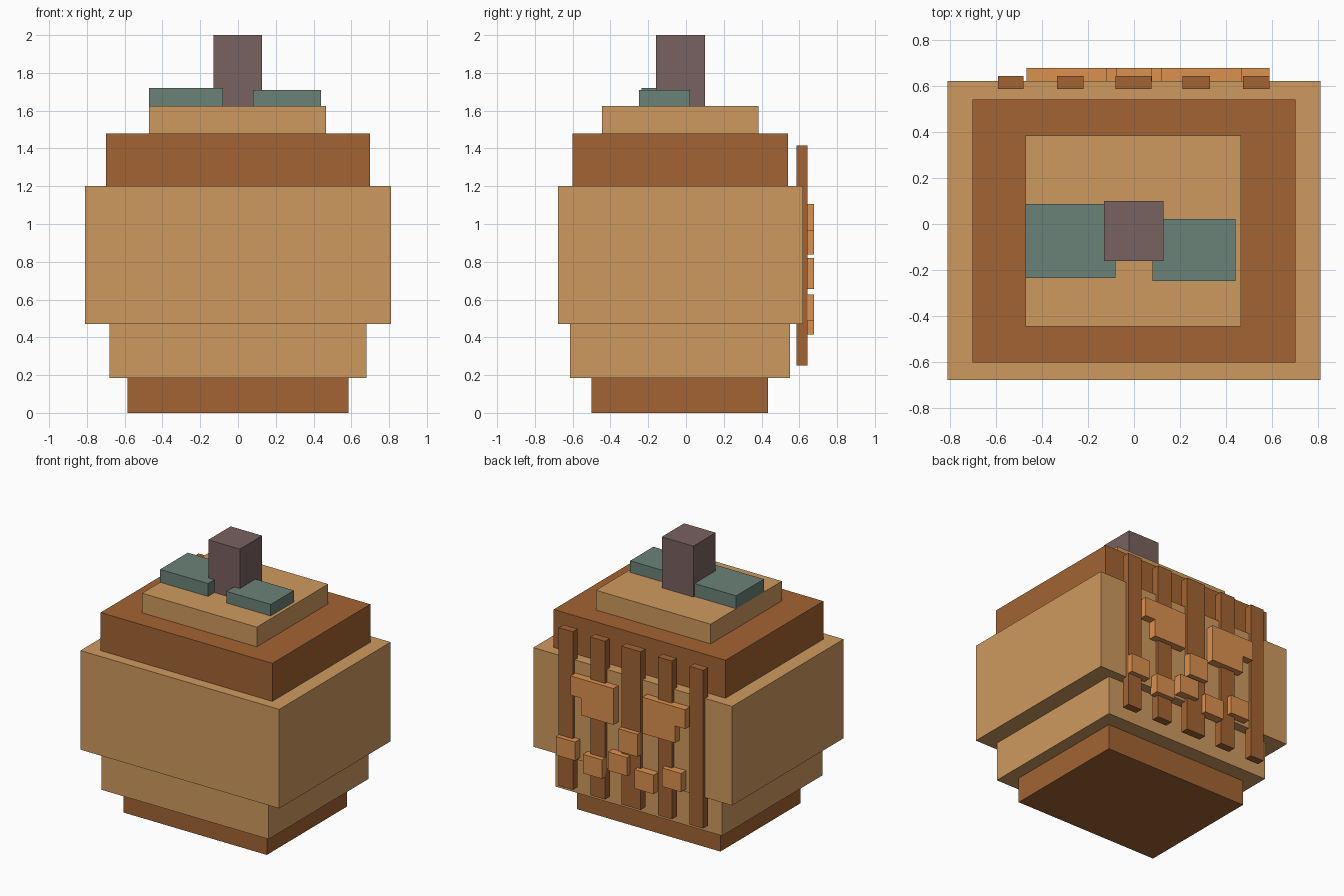
import bpy

if "Cube" in bpy.data.objects:
    bpy.data.objects.remove(bpy.data.objects["Cube"])


def material(name, rgb):
    # sRGB bytes to linear colour
    m = bpy.data.materials.new(name)
    m.diffuse_color = [(c / 255 / 1.0 + 0.055) ** 2.4 / 1.055 ** 2.4 for c in rgb] + [1]
    m.use_nodes = True
    m.node_tree.nodes["Principled BSDF"].inputs["Base Color"].default_value = m.diffuse_color
    return m


TAN = material("tan", (207, 154, 95))
BROWN = material("brown", (163, 100, 51))
ORANGE = material("orange", (221, 145, 79))
GREEN = material("leaf_green", (107, 130, 119))
STEM = material("stem_brown", (121, 98, 96))


def box(name, x, y, z, mat):
    """Axis-aligned box from (min, max) pairs."""
    bpy.ops.mesh.primitive_cube_add(size=1, location=[(a + b) / 2 for a, b in (x, y, z)])
    o = bpy.context.object
    o.name = name
    for v in o.data.vertices:
        v.co = [c * (b - a) for c, (a, b) in zip(v.co, (x, y, z))]
    o.data.materials.append(mat)
    return o


# Stacked pumpkin body
box("body_base", (-.585, .585), (-.50, .435), (0, .185), BROWN)
box("body_lower", (-.68, .68), (-.615, .55), (.185, .47), TAN)
box("body_middle", (-.81, .81), (-.677, .62), (.47, 1.2), TAN)
box("body_upper", (-.70, .70), (-.60, .54), (1.2, 1.48), BROWN)
box("body_cap", (-.47, .465), (-.445, .385), (1.48, 1.625), TAN)

# Stem and leaves
box("stem", (-.13, .127), (-.16, .10), (1.625, 2.0), STEM)
box("leaf_left", (-.47, -.08), (-.235, .087), (1.625, 1.72), GREEN)
box("leaf_right", (.08, .44), (-.248, .022), (1.625, 1.71), GREEN)

# Vertical ribs on the back
for i, x in enumerate([(-.59, -.48), (-.335, -.22), (-.08, .076), (.21, .33), (.473, .588)]):
    box(f"rib_{i + 1}", x, (.585, .642), (.25, 1.415), BROWN)

# Carved face: mirrored stepped eyes, nose, teeth
FACE_Y = (.61, .677)
for side, s in (("left", -1), ("right", 1)):
    for part, outer, z in (("upper", .467, (.964, 1.105)), ("lower", .383, (.838, .964))):
        box(f"eye_{side}_{part}", sorted((s * .118, s * outer)), FACE_Y, z, ORANGE)
box("nose", (-.078, .078), FACE_Y, (.655, .82), ORANGE)
HIGH, LOW = (.49, .627), (.415, .555)
teeth = [(.43, HIGH), (.21, LOW), (.005, HIGH), (-.21, LOW), (-.435, HIGH)]
for i, (x, z) in enumerate(teeth):
    box(f"tooth_{i + 1}", (x, x + .157), FACE_Y, z, ORANGE)
